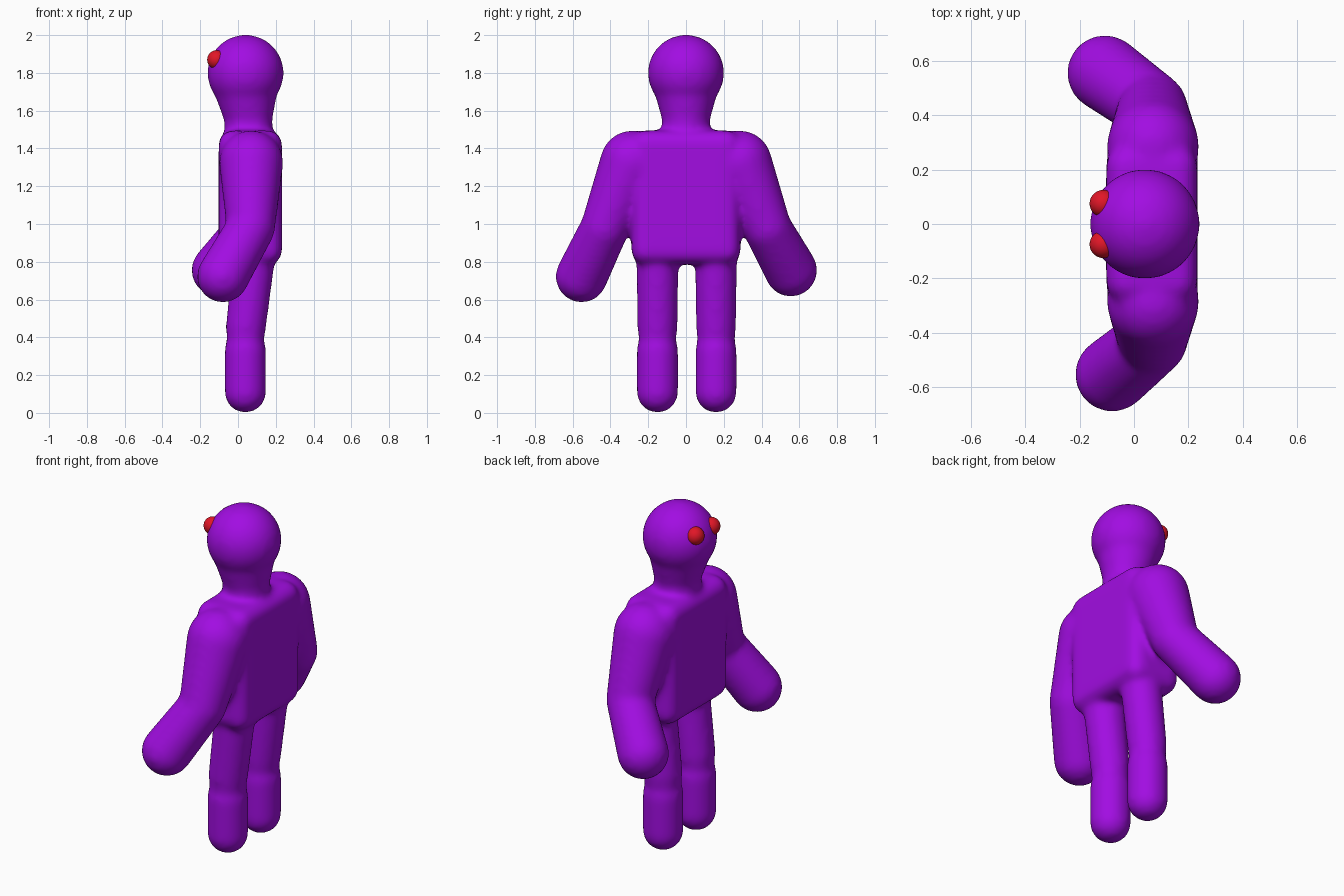
import bpy, bmesh
from mathutils import Matrix, Vector

if "Cube" in bpy.data.objects:
    bpy.data.objects.remove(bpy.data.objects["Cube"])


def material(name, rgb):
    m = bpy.data.materials.new(name)
    m.diffuse_color = (*rgb, 1)
    m.use_nodes = True
    m.node_tree.nodes["Principled BSDF"].inputs["Base Color"].default_value = m.diffuse_color
    return m


purple = material("purple", (0.36, 0.004, 0.76))
red = material("red", (0.75, 0.008, 0.02))


def hull(bm, balls):
    """Add the convex hull of several (x, y, z, radius) balls."""
    part = bmesh.new()
    for x, y, z, r in balls:
        bmesh.ops.create_uvsphere(part, u_segments=32, v_segments=20, radius=r,
                                  matrix=Matrix.Translation((x, y, z)))
    bmesh.ops.delete(part, geom=part.edges[:], context='EDGES_FACES')
    if not part.verts:
        return
    bmesh.ops.convex_hull(part, input=part.verts[:])
    loose = [v for v in part.verts if not v.link_faces]
    bmesh.ops.delete(part, geom=loose, context='VERTS')
    bmesh.ops.recalc_face_normals(part, faces=part.faces[:])
    new = {v: bm.verts.new(v.co) for v in part.verts}
    for f in part.faces:
        bm.faces.new([new[v] for v in f.verts])
    part.free()


def ball(bm, centre, radius):
    bmesh.ops.create_uvsphere(bm, u_segments=48, v_segments=32, radius=radius,
                              matrix=Matrix.Translation(centre))


def chain(bm, balls):
    """Tapered capsules running from ball to ball."""
    for a, b in zip(balls, balls[1:]):
        hull(bm, (a, b))


def make_object(name, bm, mat):
    mesh = bpy.data.meshes.new(name)
    bm.to_mesh(mesh)
    bm.free()
    ob = bpy.data.objects.new(name, mesh)
    bpy.context.collection.objects.link(ob)
    mesh.materials.append(mat)
    mesh.shade_smooth()
    return ob


body = bmesh.new()

# head and flared neck
ball(body, (0.04, 0, 1.8), 0.202)
chain(body, [(0.055, 0, 1.43, 0.128), (0.055, 0, 1.57, 0.128), (0.042, 0, 1.72, 0.168)])

# torso: rounded block
hull(body, [(x, y, z, 0.075) for x in (-0.027, 0.158)
            for y in (-0.213, 0.213) for z in (0.86, 1.42)])

# arms and legs, hands at slightly different heights
for s, hand in ((-1, (-0.08, -0.553, 0.722, 0.138)), (1, (-0.107, 0.555, 0.755, 0.14))):
    chain(body, [(0.07, s * 0.285, 1.325, 0.17), (0.068, s * 0.43, 0.98, 0.128), hand])
    y = s * 0.155 + 0.004
    chain(body, [(0.085, y, 0.82, 0.112), (0.042, y, 0.46, 0.107), (0.039, y, 0.40, 0.1)])
    hull(body, [(0.039, y, 0.33, 0.11), (0.039, y, 0.11, 0.11)])

figure = make_object("body", body, purple)

# fuse the parts into one soft skin
fuse = figure.modifiers.new("fuse", 'REMESH')
fuse.mode = 'VOXEL'
fuse.voxel_size = 0.016
fuse.use_smooth_shade = True
soften = figure.modifiers.new("soften", 'SMOOTH')
soften.factor = 0.5
soften.iterations = 14

# eyes
for side, s in (("right", -1), ("left", 1)):
    eye = bmesh.new()
    ball(eye, (-0.113, s * 0.075, 1.87), 0.05)
    make_object(side + "_eye", eye, red)
